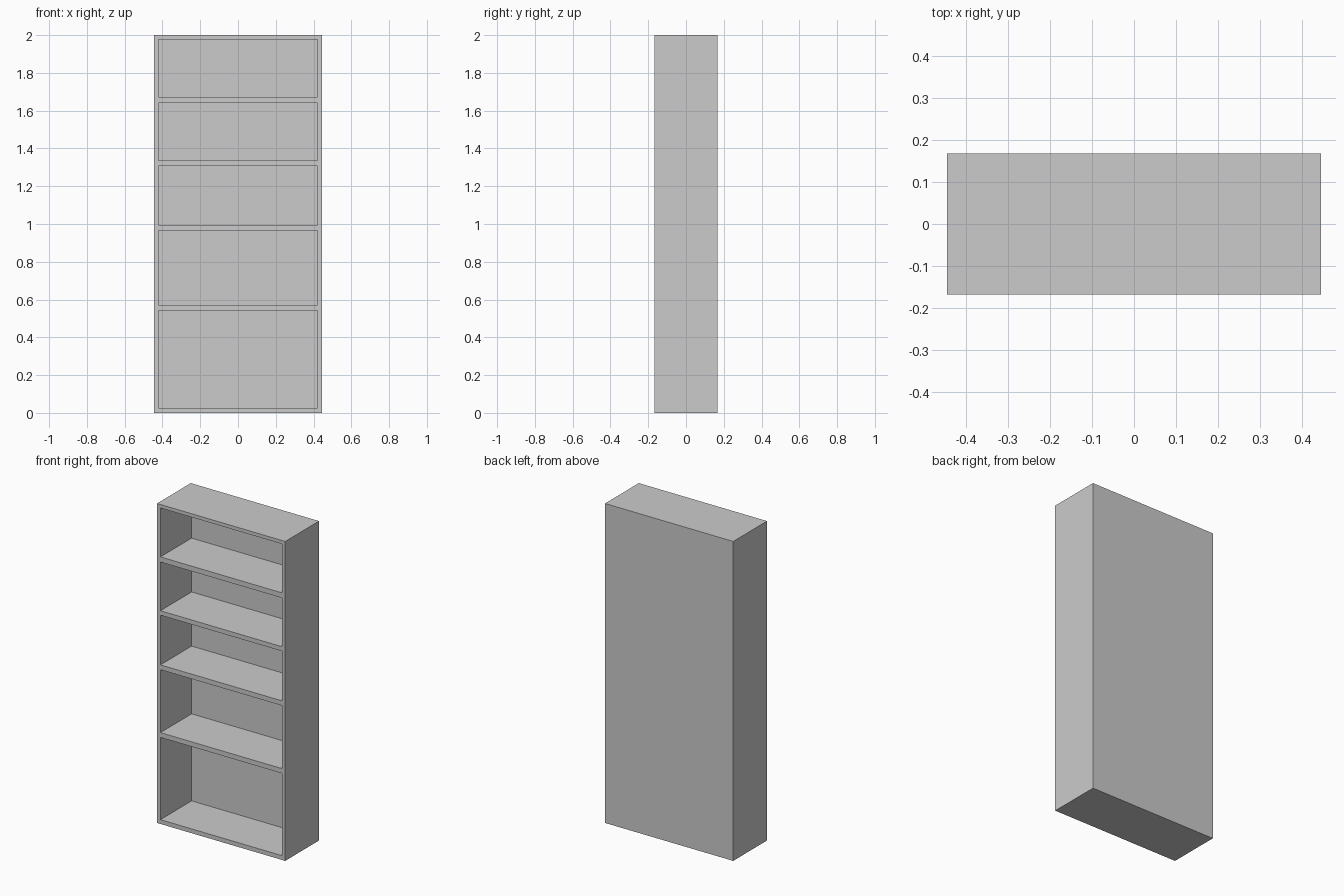
import bpy, bmesh
from mathutils import Vector

if "Cube" in bpy.data.objects:
    bpy.data.objects.remove(bpy.data.objects["Cube"])

HALF_W, HALF_D, HEIGHT = 0.444, 0.167, 2.0
INNER_W = 0.42
OPENING_DEPTH = 0.308
# bottom and top height of each open compartment
OPENINGS = [(0.027, 0.542), (0.572, 0.966), (0.996, 1.307), (1.335, 1.640), (1.672, 1.978)]

xs = [-HALF_W, -INNER_W, INNER_W, HALF_W]
zs = [0.0] + [z for pair in OPENINGS for z in pair] + [HEIGHT]

# front frame: a grid of faces whose lines follow the sides and shelves
bm = bmesh.new()
rows = [[bm.verts.new((x, -HALF_D, z)) for x in xs] for z in zs]
openings = []
for r in range(len(zs) - 1):
    for c in range(len(xs) - 1):
        face = bm.faces.new((rows[r][c], rows[r][c + 1], rows[r + 1][c + 1], rows[r + 1][c]))
        if c == 1 and r % 2 == 1:
            openings.append(face)
rim = [e for e in bm.edges if e.is_boundary]

# compartments: push each opening inward
pushed = bmesh.ops.extrude_discrete_faces(bm, faces=openings)["faces"]
for face in pushed:
    bmesh.ops.translate(bm, verts=face.verts, vec=Vector((0, OPENING_DEPTH, 0)))

# outer walls and flat back
shell = bmesh.ops.extrude_edge_only(bm, edges=rim)["geom"]
back_verts = [g for g in shell if isinstance(g, bmesh.types.BMVert)]
bmesh.ops.translate(bm, verts=back_verts, vec=Vector((0, 2 * HALF_D, 0)))
back_edges = [g for g in shell if isinstance(g, bmesh.types.BMEdge) and g.is_boundary]
bmesh.ops.edgeloop_fill(bm, edges=back_edges)
bmesh.ops.recalc_face_normals(bm, faces=bm.faces[:])

mesh = bpy.data.meshes.new("bookcase")
bm.to_mesh(mesh)
bm.free()
bookcase = bpy.data.objects.new("bookcase", mesh)
bpy.context.collection.objects.link(bookcase)
